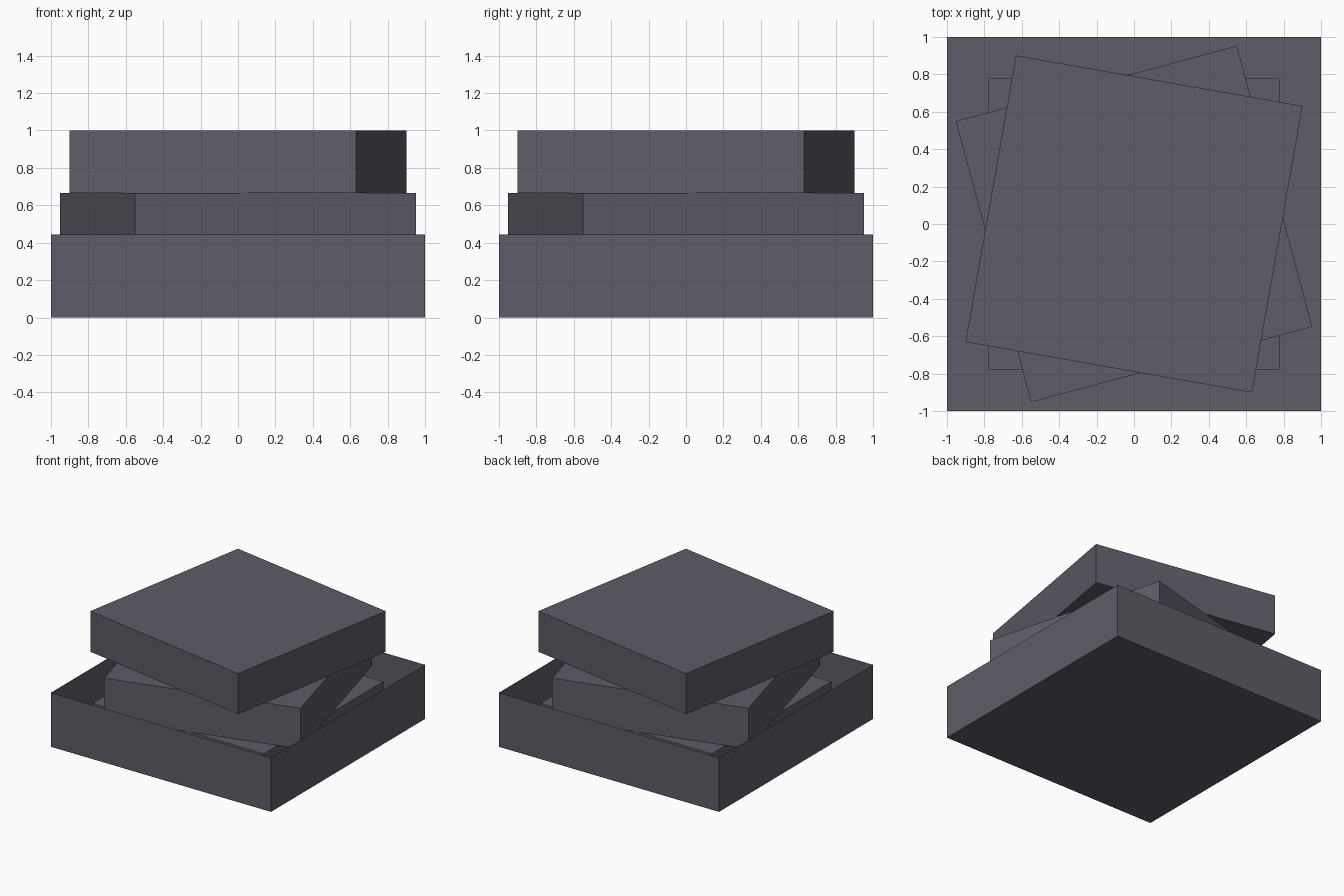
import bpy, bmesh, math
from mathutils import Matrix

if "Cube" in bpy.data.objects:
    bpy.data.objects.remove(bpy.data.objects["Cube"])

# One dark slate colour for everything
slate = bpy.data.materials.new("dark_slate_grey")
slate.diffuse_color = (0.112, 0.107, 0.136, 1.0)
slate.use_nodes = True
slate.node_tree.nodes["Principled BSDF"].inputs["Base Color"].default_value = slate.diffuse_color


def box(name, half, z0, z1, turn=0.0, open_top=False):
    """Square box between z0 and z1, turned about the vertical axis."""
    bm = bmesh.new()
    bmesh.ops.create_cube(bm, size=1.0)
    if open_top:
        lid = [f for f in bm.faces if f.normal.z > 0.9]
        bmesh.ops.delete(bm, geom=lid, context='FACES_ONLY')
    m = (Matrix.Translation((0, 0, (z0 + z1) / 2))
         @ Matrix.Rotation(math.radians(turn), 4, 'Z')
         @ Matrix.Diagonal((2 * half, 2 * half, z1 - z0, 1)))
    bmesh.ops.transform(bm, matrix=m, verts=bm.verts)
    mesh = bpy.data.meshes.new(name)
    bm.to_mesh(mesh)
    bm.free()
    mesh.materials.append(slate)
    ob = bpy.data.objects.new(name, mesh)
    bpy.context.collection.objects.link(ob)
    return ob


# Thin-walled open tray around the bottom of the stack
box("tray", 1.0, 0.0, 4 / 9, open_top=True)

# Three equal slabs stacked with different twists
for i, (name, turn) in enumerate([("lower_slab", 0), ("middle_slab", 15), ("upper_slab", -10)]):
    z0 = i / 3 if i else 0.002   # lowest slab rests just above the tray floor
    box(name, 7 / 9, z0, (i + 1) / 3, turn)
